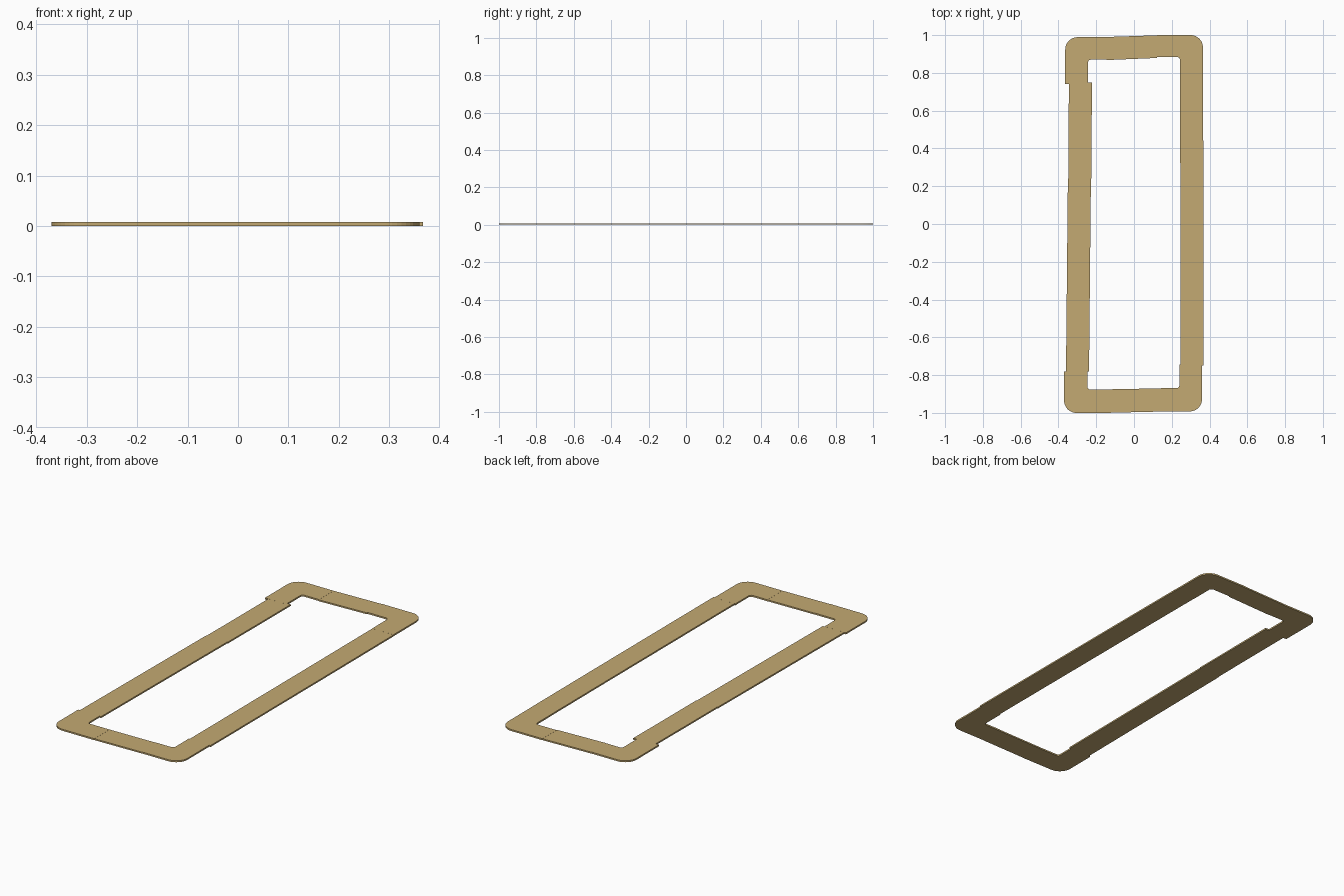
import bpy, bmesh
from math import sin, cos, pi

if "Cube" in bpy.data.objects:
    bpy.data.objects.remove(bpy.data.objects["Cube"])

tan_mat = bpy.data.materials.new("tan wood")
tan_mat.diffuse_color = (0.55, 0.40, 0.17, 1)
tan_mat.use_nodes = True
tan_mat.node_tree.nodes["Principled BSDF"].inputs["Base Color"].default_value = tan_mat.diffuse_color


def slab(name, outline, height):
    """Extrude a flat outline up from z = 0."""
    bm = bmesh.new()
    face = bm.faces.new([bm.verts.new((x, y, 0)) for x, y in outline])
    top = bmesh.ops.extrude_face_region(bm, geom=[face])["geom"]
    bmesh.ops.translate(bm, vec=(0, 0, height),
                        verts=[v for v in top if isinstance(v, bmesh.types.BMVert)])
    bmesh.ops.recalc_face_normals(bm, faces=bm.faces)
    mesh = bpy.data.meshes.new(name)
    bm.to_mesh(mesh)
    bm.free()
    mesh.materials.append(tan_mat)
    obj = bpy.data.objects.new(name, mesh)
    bpy.context.collection.objects.link(obj)


def fillet(cx, cy, sx, sy, r, steps=10):
    """Rounded corner at (cx, cy) pointing towards (sx, sy), from its x side to its y side."""
    return [(cx - sx * r * (1 - cos(a)), cy - sy * r * (1 - sin(a)))
            for a in (i * pi / 2 / steps for i in range(steps + 1))]


# L-shaped corners: outer corner, inner corner, arm ends (x, y)
corners = {
    "back_left_corner": ((-0.364, 0.989), (-0.243, 0.870), (-0.145, 0.740)),
    "back_right_corner": ((0.365, 1.000), (0.243, 0.884), (0.122, 0.750)),
    "front_left_corner": ((-0.370, -1.000), (-0.247, -0.876), (-0.122, -0.780)),
    "front_right_corner": ((0.360, -0.992), (0.240, -0.869), (0.142, -0.745)),
}
for name, ((ox, oy), (ix, iy), (ex, ey)) in corners.items():
    sx, sy = (1 if ox > 0 else -1), (1 if oy > 0 else -1)
    outline = [(ox, ey)] + fillet(ox, oy, sx, sy, 0.065) + [(ex, oy), (ex, iy)]
    outline += fillet(ix, iy, sx, sy, 0.015, 5)[::-1] + [(ix, ey)]
    slab(name, outline, 0.008)

# End planks bridging the corners
slab("back_end_plank", [(-0.145, 0.868), (0.122, 0.879), (0.122, 0.999), (-0.145, 0.990)], 0.0075)
slab("front_end_plank", [(-0.122, -0.999), (0.142, -0.993), (0.142, -0.870), (-0.122, -0.875)], 0.0075)

# Side planks, three a side: centre x at the front and back end, then y range
planks = [
    ("left_plank", (-0.299, -0.294), (-0.780, -0.265)),
    ("left_plank", (-0.294, -0.289), (-0.265, 0.240)),
    ("left_plank", (-0.286, -0.284), (0.240, 0.750)),
    ("right_plank", (0.306, 0.306), (-0.750, -0.250)),
    ("right_plank", (0.306, 0.306), (-0.250, 0.250)),
    ("right_plank", (0.306, 0.305), (0.250, 0.750)),
]
for i, (name, (xa, xb), (ya, yb)) in enumerate(planks):
    w = 0.061
    slab(f"{name}_{i % 3 + 1}", [(xa - w, ya), (xa + w, ya), (xb + w, yb), (xb - w, yb)], 0.0078)
